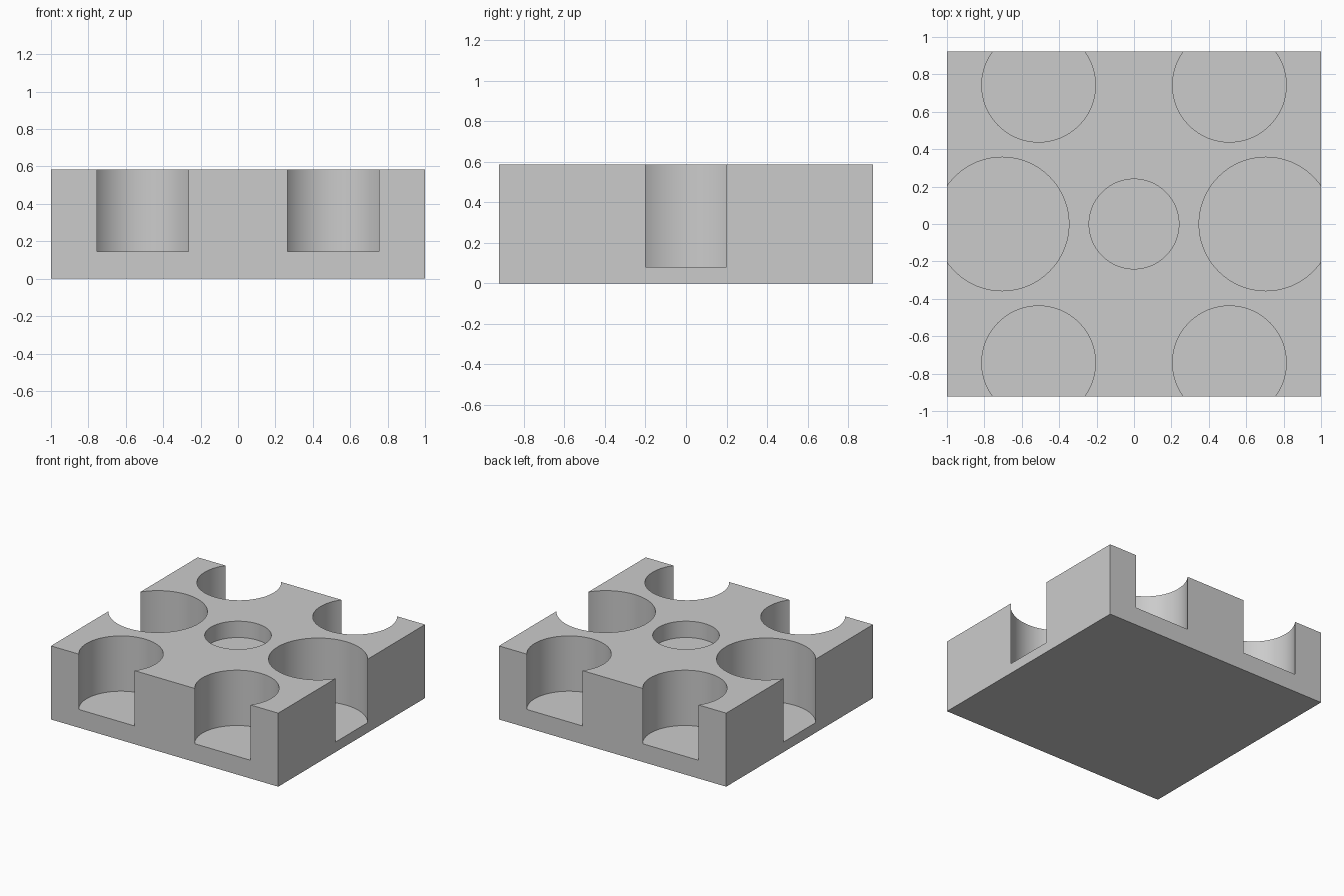
import bpy
import math

if "Cube" in bpy.data.objects:
    bpy.data.objects.remove(bpy.data.objects["Cube"], do_unlink=True)

WIDTH, DEPTH, HEIGHT = 2.0, 1.845, 0.585

grey = bpy.data.materials.new("plain grey")
grey.use_nodes = True
colour = (0.6, 0.6, 0.6, 1.0)
grey.diffuse_color = colour
grey.node_tree.nodes["Principled BSDF"].inputs["Base Color"].default_value = colour

# Solid block standing on the ground
bpy.ops.mesh.primitive_cube_add(size=1, location=(0, 0, HEIGHT / 2))
block = bpy.context.object
block.name = "holder_block"
block.scale = (WIDTH, DEPTH, HEIGHT)
bpy.ops.object.transform_apply(location=True, rotation=False, scale=True)
block.data.materials.append(grey)


def cut_pocket(name, x, y, radius, floor):
    """Cut a round flat-bottomed pocket down from the top face."""
    top = HEIGHT + 0.2
    bpy.ops.mesh.primitive_cylinder_add(
        vertices=96, radius=radius, depth=top - floor,
        location=(x, y, (top + floor) / 2))
    cutter = bpy.context.object
    cutter.name = name
    cutter.hide_render = True
    cutter.data.materials.append(grey)
    bpy.context.view_layer.objects.active = block
    cut = block.modifiers.new(name, "BOOLEAN")
    cut.operation = "DIFFERENCE"
    cut.solver = "EXACT"
    cut.object = cutter
    bpy.ops.object.modifier_apply(modifier=cut.name)
    bpy.data.objects.remove(cutter, do_unlink=True)


# Shallow centre pocket
cut_pocket("centre_pocket", 0, 0, 0.24, 0.455)

# Pockets open to the sides, and pairs open to the front and back
for sx in (-1, 1):
    cut_pocket("side_pocket", sx * 0.705, 0, 0.357, 0.08)
    for sy in (-1, 1):
        cut_pocket("end_pocket", sx * 0.51, sy * 0.742, 0.304, 0.145)

# Smooth pocket walls, sharp rims
bpy.ops.object.select_all(action="DESELECT")
block.select_set(True)
bpy.context.view_layer.objects.active = block
bpy.ops.object.shade_smooth_by_angle(angle=math.radians(30))
